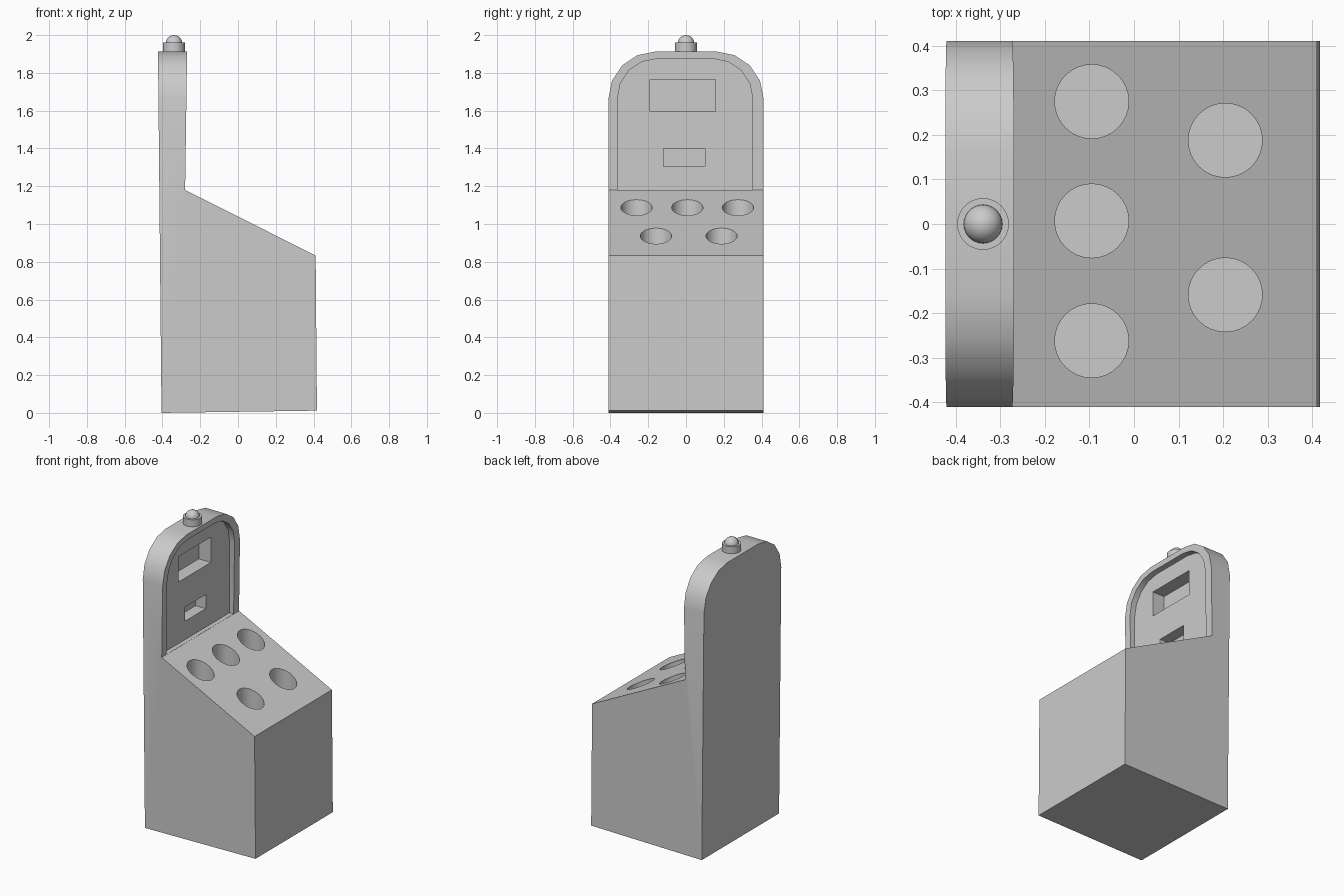
import bpy, bmesh
from math import sin, cos, pi, radians

if "Cube" in bpy.data.objects:
    bpy.data.objects.remove(bpy.data.objects["Cube"])


def prism(name, pts, vec):
    """Closed polygon extruded along vec."""
    bm = bmesh.new()
    face = bm.faces.new([bm.verts.new(p) for p in pts])
    new = bmesh.ops.extrude_face_region(bm, geom=[face])["geom"]
    bmesh.ops.translate(bm, vec=vec, verts=[v for v in new if isinstance(v, bmesh.types.BMVert)])
    bmesh.ops.recalc_face_normals(bm, faces=bm.faces)
    mesh = bpy.data.meshes.new(name)
    bm.to_mesh(mesh)
    bm.free()
    obj = bpy.data.objects.new(name, mesh)
    bpy.context.collection.objects.link(obj)
    return obj


def arch(x, y0, half, bottom, top, r, n=4):
    """Outline in the YZ plane with two rounded upper corners."""
    pts = [(x, y0 - half, bottom), (x, y0 + half, bottom)]
    for cy, start in ((y0 + half - r, 0), (y0 - half + r, pi / 2)):
        for i in range(n + 1):
            a = start + i * pi / 2 / n
            pts.append((x, cy + r * cos(a), top - r + r * sin(a)))
    return pts


def boolean(target, cutter, operation="DIFFERENCE"):
    cutter.hide_render = True
    mod = target.modifiers.new("cut", "BOOLEAN")
    mod.operation, mod.object, mod.solver = operation, cutter, "EXACT"
    bpy.context.view_layer.objects.active = target
    bpy.ops.object.modifier_apply(modifier=mod.name)
    bpy.data.objects.remove(cutter)


def smooth(obj, angle=35):
    bpy.ops.object.select_all(action="DESELECT")
    obj.select_set(True)
    bpy.context.view_layer.objects.active = obj
    bpy.ops.object.shade_smooth_by_angle(angle=radians(angle))


# Cabinet: side profile trimmed by the arched outline
side = [(-0.405, 0), (0.418, 0.012), (0.411, 0.833), (-0.28, 1.18), (-0.269, 1.95), (-0.424, 1.95)]
cabinet = prism("cabinet", [(x, -0.5, z) for x, z in side], (0, 1, 0))
boolean(cabinet, prism("outline", arch(-0.6, 0, 0.411, -0.2, 1.913, 0.25), (1.2, 0, 0)), "INTERSECT")

# Recessed back panel with two display windows
boolean(cabinet, prism("recess", arch(-0.31, -0.005, 0.358, 1.181, 1.875, 0.21), (0.4, 0, 0)))
for x, y1, y2, z1, z2 in ((-0.40, -0.19, 0.155, 1.595, 1.765), (-0.385, -0.12, 0.10, 1.305, 1.40)):
    outline = [(x, y1, z1), (x, y2, z1), (x, y2, z2), (x, y1, z2)]
    boolean(cabinet, prism("window", outline, (0.2, 0, 0)))

# Vertical round holes in the sloping playfield
for x, y in ((-0.095, 0.275), (-0.095, 0.007), (-0.095, -0.262), (0.205, 0.188), (0.205, -0.159)):
    surface = 1.18 - 0.502 * (x + 0.28)
    bpy.ops.mesh.primitive_cylinder_add(vertices=32, radius=0.083, depth=0.4,
                                        location=(x, y, surface))
    boolean(cabinet, bpy.context.object)
smooth(cabinet)

# Beacon lamp on top
bpy.ops.mesh.primitive_cylinder_add(vertices=32, radius=0.058, depth=0.062, location=(-0.339, 0, 1.929))
base = bpy.context.object
base.name = "lamp_base"
smooth(base)
bpy.ops.mesh.primitive_uv_sphere_add(segments=24, ring_count=12, radius=0.044, location=(-0.339, 0, 1.956))
dome = bpy.context.object
dome.name = "lamp_dome"
smooth(dome)
